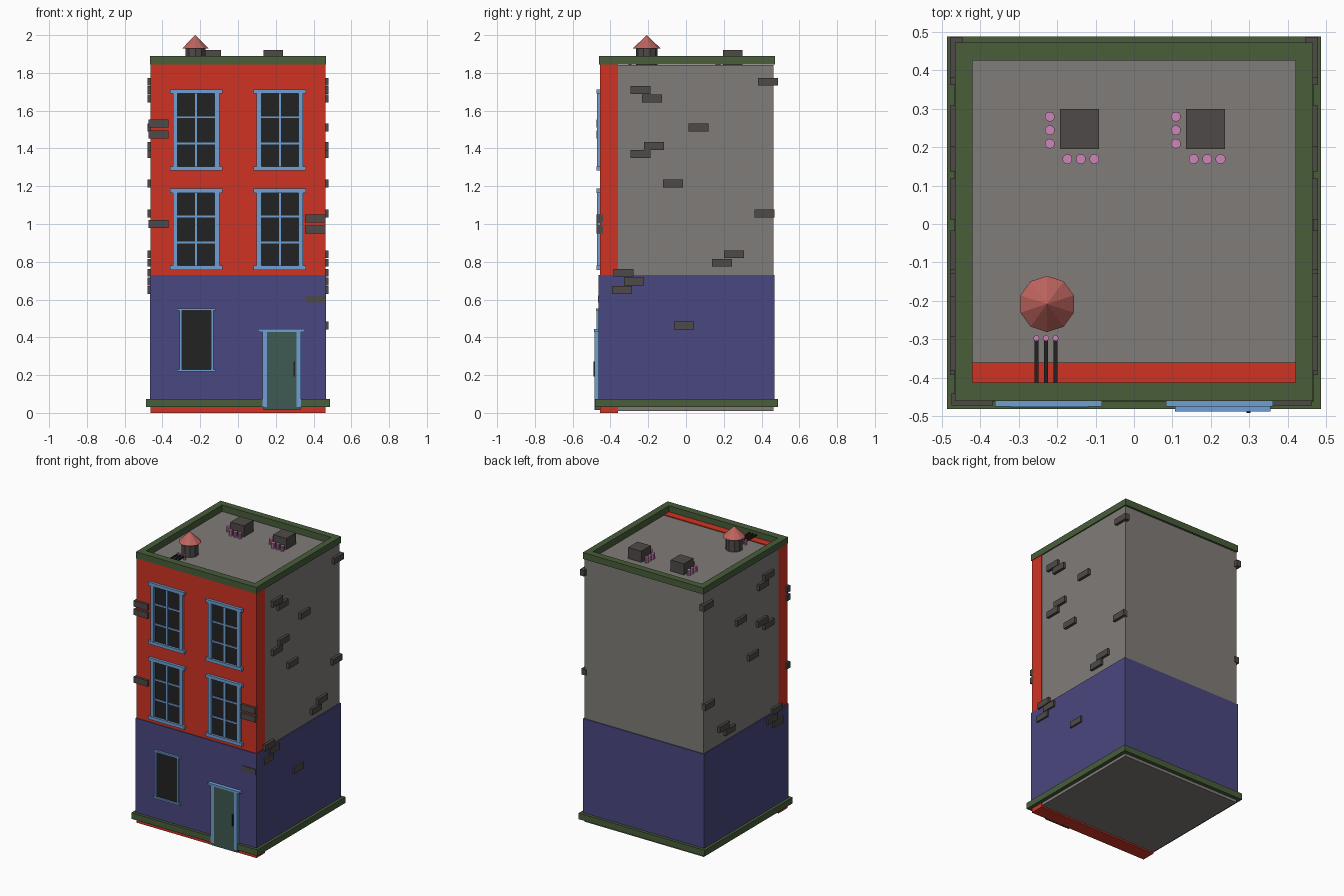
import bpy
import math
from mathutils import Vector

cube = bpy.data.objects.get("Cube")
if cube:
    bpy.data.objects.remove(cube, do_unlink=True)


def material(name, r, g, b):
    """Flat colour given as 0-255 display values, stored linear."""
    rgb = [((c / 255 + 0.055) / 1.055) ** 2.4 for c in (r, g, b)]
    m = bpy.data.materials.new(name)
    m.use_nodes = True
    m.diffuse_color = (*rgb, 1)
    m.node_tree.nodes["Principled BSDF"].inputs["Base Color"].default_value = (*rgb, 1)
    return m


RED = material("wall red", 208, 52, 36)
GREY = material("plaster grey", 128, 124, 120)
BLUE = material("ground floor blue", 74, 71, 128)
GREEN = material("trim green", 72, 93, 58)
SKY = material("frame light blue", 112, 160, 212)
BLACK = material("glass black", 34, 34, 34)
DOOR = material("door teal", 62, 90, 82)
BRICK = material("brick grey", 78, 74, 72)
PINK = material("pipe pink", 207, 134, 185)
ROSE = material("cone rose", 190, 100, 95)


def mesh_object(name, verts, faces, mat):
    me = bpy.data.meshes.new(name)
    me.from_pydata(verts, [], faces)
    me.materials.append(mat)
    ob = bpy.data.objects.new(name, me)
    bpy.context.collection.objects.link(ob)
    return ob


def box(name, x, y, z, mat):
    """Box from three (low, high) ranges."""
    verts = [(a, b, c) for a in x for b in y for c in z]
    faces = [(0, 1, 3, 2), (4, 6, 7, 5), (0, 4, 5, 1),
             (2, 3, 7, 6), (0, 2, 6, 4), (1, 5, 7, 3)]
    return mesh_object(name, verts, faces, mat)


def block(name, centre, size, mat):
    return box(name, *[(c - s / 2, c + s / 2) for c, s in zip(centre, size)], mat)


def ring(name, outer, inner, z, mat):
    """Rectangular frame; outer and inner are (x half, y low, y high)."""
    verts = []
    for h, lo, hi in (outer, inner):
        for level in z:
            verts += [(-h, lo, level), (h, lo, level), (h, hi, level), (-h, hi, level)]
    faces = []
    for i in range(4):
        j = (i + 1) % 4
        faces += [(i, j, j + 4, i + 4), (i + 4, j + 4, j + 12, i + 12),
                  (i + 12, j + 12, j + 8, i + 8), (i + 8, j + 8, j, i)]
    return mesh_object(name, verts, faces, mat)


def prism(name, centre, r1, r2, z, sides, mat):
    bpy.ops.mesh.primitive_cone_add(
        vertices=sides, radius1=r1, radius2=r2, depth=z[1] - z[0],
        location=(*centre, sum(z) / 2))
    ob = bpy.context.object
    ob.name = name
    ob.data.materials.append(mat)
    return ob


# Walls: grey body, red front slab, blue ground floor
ROOF = 1.842
box("grey_body", (-0.46, 0.46), (-0.36, 0.462), (0.01, ROOF), GREY)
box("red_front_wall", (-0.462, 0.462), (-0.456, -0.36), (0, 1.848), RED)
ring("ground_floor_cladding", (0.467, -0.462, 0.468), (0.45, -0.445, 0.45),
     (0.05, 0.73), BLUE)

# Green trims
ring("roof_parapet", (0.465, -0.461, 0.472), (0.42, -0.412, 0.425), (1.845, 1.89), GREEN)
ring("base_trim", (0.486, -0.481, 0.488), (0.45, -0.445, 0.45), (0.03, 0.073), GREEN)


def frame(name, x, z, half, jamb, lip, depth, cap, sill=True):
    """Jambs with lintel and optional sill around an opening."""
    lo, hi = z
    front = -0.455 - depth
    for side in (-1, 1):
        edges = sorted((x + side * half, x + side * (half + jamb)))
        box(name + "_jamb", edges, (front + 0.003, -0.45), (lo, hi), SKY)
    wide = half + jamb + lip
    box(name + "_lintel", (x - wide, x + wide), (front, -0.45), (hi - cap, hi), SKY)
    if sill:
        box(name + "_sill", (x - wide, x + wide), (front, -0.45), (lo, lo + cap), SKY)


# Upper windows with glazing bars
for x in (-0.222, 0.222):
    for z in (0.972, 1.497):
        box("window_glass", (x - 0.1, x + 0.1), (-0.459, -0.45), (z - 0.2, z + 0.2), BLACK)
        frame("window", x, (z - 0.215, z + 0.215), 0.098, 0.025, 0.016, 0.02, 0.022)
        block("window_mullion", (x, -0.46, z), (0.012, 0.012, 0.4), SKY)
        for dz in (-0.07, 0.068):
            block("window_bar", (x, -0.46, z + dz), (0.2, 0.01, 0.01), SKY)

# Ground floor window
box("small_window_glass", (-0.298, -0.142), (-0.465, -0.45), (0.225, 0.545), BLACK)
frame("small_window", -0.22, (0.218, 0.552), 0.076, 0.014, 0.012, 0.022, 0.011)

# Door
box("door_panel", (0.135, 0.33), (-0.484, -0.44), (0.014, 0.435), DOOR)
frame("door", 0.231, (0.03, 0.443), 0.078, 0.024, 0.022, 0.033, 0.014, sill=False)
block("door_handle", (0.298, -0.486, 0.232), (0.01, 0.01, 0.08), BLACK)

# Loose bricks on both side walls (y, z)
SIDE_BRICKS = [(-0.24, 1.71), (-0.18, 1.665), (0.065, 1.51), (-0.17, 1.413),
               (-0.24, 1.37), (-0.07, 1.215), (0.255, 0.84), (0.19, 0.795),
               (-0.33, 0.742), (-0.275, 0.695), (-0.34, 0.65),
               (0.433, 1.753), (0.415, 1.055)]
for side in (-1, 1):
    for y, z in SIDE_BRICKS:
        block("side_brick", (side * 0.462, y, z), (0.033, 0.106, 0.042), BRICK)
block("low_side_brick", (0.462, -0.01, 0.463), (0.033, 0.106, 0.042), BRICK)

# Front corner bricks (x, z)
for x, z in [(-0.421, 1.531), (-0.421, 1.473), (-0.421, 1.0),
             (0.409, 1.03), (0.409, 0.972)]:
    block("front_brick", (x, -0.456, z), (0.108, 0.033, 0.042), BRICK)
block("low_front_brick", (0.409, -0.453, 0.603), (0.108, 0.026, 0.036), BRICK)

# Roof boxes, each with two rows of short pipes
for x in (-0.142, 0.186):
    block("roof_box", (x, 0.247, 1.88), (0.102, 0.104, 0.08), BRICK)
    for k in (-1, 0, 1):
        prism("roof_pipe", (x - 0.077, 0.244 + k * 0.035), 0.013, 0.013,
              (ROOF - 0.005, 1.88), 10, PINK)
        prism("roof_pipe", (x + 0.004 + k * 0.035, 0.169), 0.013, 0.013,
              (ROOF - 0.005, 1.88), 10, PINK)

# Roof tank with conical cap and feed pipes
TANK = (-0.226, -0.208)
prism("tank_drum", TANK, 0.056, 0.056, (ROOF - 0.005, 1.935), 10, BRICK)
prism("tank_cap", TANK, 0.073, 0, (1.93, 2.0), 10, ROSE)
for k in (-1, 0, 1):
    x = TANK[0] - 0.003 + k * 0.025
    box("feed_pipe", (x - 0.005, x + 0.005), (-0.413, -0.3), (1.862, 1.872), BLACK)
    prism("feed_valve", (x, -0.297), 0.008, 0.008, (ROOF - 0.005, 1.878), 8, PINK)
